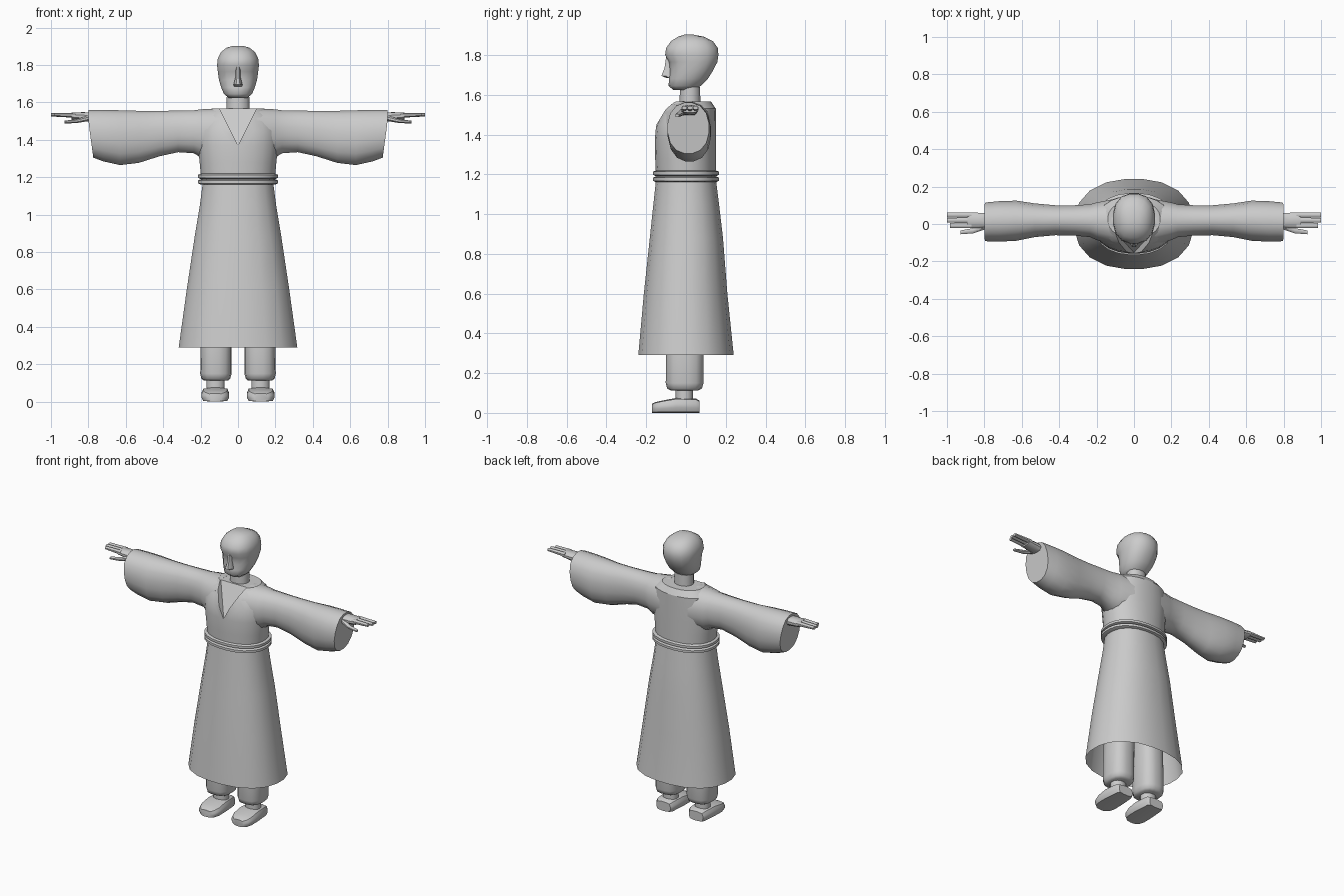
import bpy, bmesh, math

if "Cube" in bpy.data.objects:
    bpy.data.objects.remove(bpy.data.objects["Cube"])

def ring(axis, pos, a0, a1, b0, b1, p=2.3, n=16):
    """Superellipse section; a/b are the limits on the two other axes (in xyz order)."""
    pts = []
    for i in range(n):
        t = 2 * math.pi * (i + 0.5) / n
        c, s = math.cos(t), math.sin(t)
        k = (abs(c) ** p + abs(s) ** p) ** (-1 / p) / math.cos(math.pi / n) ** 0.6
        a = (a0 + a1) / 2 + (a1 - a0) / 2 * max(-1, min(1, c * k))
        b = (b0 + b1) / 2 + (b1 - b0) / 2 * max(-1, min(1, s * k))
        v = [a, b]
        v.insert(axis, pos)
        pts.append(v)
    return pts

def smooth(ob, angle):
    bpy.ops.object.select_all(action='DESELECT')
    ob.select_set(True)
    bpy.context.view_layer.objects.active = ob
    bpy.ops.object.shade_smooth_by_angle(angle=math.radians(angle))

def loft(name, rings, start=True, end=True, side=1, angle=40):
    bm = bmesh.new()
    rows = [[bm.verts.new((x * side, y, z)) for x, y, z in r] for r in rings]
    n = len(rows[0])
    for r0, r1 in zip(rows, rows[1:]):
        for i in range(n):
            j = (i + 1) % n
            bm.faces.new((r0[i], r0[j], r1[j], r1[i]))
    if start:
        bm.faces.new(rows[0][::-1])
    if end:
        bm.faces.new(rows[-1])
    bmesh.ops.recalc_face_normals(bm, faces=bm.faces)
    me = bpy.data.meshes.new(name)
    bm.to_mesh(me)
    bm.free()
    ob = bpy.data.objects.new(name, me)
    bpy.context.collection.objects.link(ob)
    smooth(ob, angle)
    return ob

def upright(name, rows, p=2.3, n=16, **kw):
    """Vertical loft from rows of (z, x0, x1, y0, y1)."""
    return loft(name, [ring(2, r[0], *r[1:], p=p, n=n) for r in rows], **kw)

def body(name, rows, **kw):
    """Symmetric vertical loft from rows of (z, half width, y0, y1)."""
    return upright(name, [(z, -w, w, f, b) for z, w, f, b in rows], **kw)

# Head, nose, neck
body("head", [(1.625, .05, -.065, .04), (1.645, .075, -.088, .075), (1.68, .09, -.085, .11),
              (1.72, .102, -.08, .135), (1.765, .108, -.085, .158), (1.80, .112, -.105, .163),
              (1.835, .108, -.1, .16), (1.87, .09, -.075, .135), (1.892, .062, -.04, .09),
              (1.902, .03, -.01, .04)], p=2.4, n=16, angle=60)
body("nose", [(1.685, .022, -.10, -.05), (1.695, .024, -.124, -.05), (1.735, .014, -.108, -.05),
              (1.79, .014, -.1, -.05)], n=8, angle=50)
body("neck", [(1.50, .062, -.035, .075), (1.64, .06, -.03, .07)], n=12)

# Upper robe with V neckline
torso = body("robe_top", [(1.17, .195, -.15, .15), (1.28, .205, -.155, .15), (1.37, .215, -.157, .15),
                          (1.45, .215, -.15, .15), (1.53, .19, -.108, .15), (1.567, .14, -.075, .125)],
             p=2.2, n=24)
tri = [(0, 1.37, -.153), (.115, 1.6, -.025), (-.115, 1.6, -.025)]
cutter = loft("neckline_cutter", [[(x, -.4, z) for x, z, y in tri], [(x, y, z) for x, z, y in tri]])
cutter.hide_render = True
mod = torso.modifiers.new("neckline", 'BOOLEAN')
mod.operation, mod.object, mod.solver = 'DIFFERENCE', cutter, 'EXACT'
bpy.context.view_layer.objects.active = torso
bpy.ops.object.modifier_apply(modifier=mod.name)
bpy.data.objects.remove(cutter)
smooth(torso, 25)

# Belt of two cords
for k, z in enumerate((1.175, 1.205)):
    body(f"belt_cord_{k + 1}", [(z - .014, .2, -.152, .152), (z - .008, .214, -.165, .165),
                                (z + .008, .214, -.165, .165), (z + .014, .2, -.152, .152)],
         p=2.3, n=24, angle=60)

# Skirt, open at the hem
body("skirt", [(.29, .317, -.24, .24), (.6, .274, -.212, .208), (.88, .232, -.182, .186),
               (1.05, .204, -.164, .166), (1.18, .187, -.15, .15)], p=2.3, n=20,
     start=False, end=False)

# Sleeve stations: x, y0, y1, z0, z1
SLEEVE = [(.10, -.12, .135, 1.30, 1.568), (.20, -.085, .115, 1.305, 1.563), (.235, -.07, .105, 1.328, 1.558),
          (.32, -.062, .1, 1.334, 1.556), (.42, -.06, .1, 1.312, 1.555), (.53, -.07, .11, 1.277, 1.555),
          (.63, -.09, .125, 1.265, 1.558), (.72, -.094, .122, 1.285, 1.56), (.80, -.092, .115, 1.305, 1.56)]

for side, tag in ((1, "left"), (-1, "right")):
    rings = [ring(0, *s, p=2.3, n=16) for s in SLEEVE]
    for v in rings[-1]:                       # slanted cuff
        v[0] -= .027 * max(0, (1.5 - v[2]) / .2)
    loft(f"{tag}_sleeve", rings, side=side, angle=50)

    # Hand: wrist and palm, fingers, thumb
    loft(f"{tag}_palm", [ring(0, *s, p=3, n=10) for s in (
        (.76, -.02, .055, 1.495, 1.545), (.83, -.022, .06, 1.5, 1.548), (.89, -.022, .062, 1.51, 1.545))],
        side=side)
    for k in range(3):
        y = -.022 + k * .028
        tip = 1.0 if k else .985
        loft(f"{tag}_finger_{k + 1}", [ring(0, *s, p=3, n=8) for s in (
            (.87, y, y + .028, 1.518, 1.545), (tip, y + .001, y + .027, 1.525, 1.543))], side=side)
    loft(f"{tag}_thumb", [ring(0, *s, p=3, n=8) for s in (
        (.80, -.03, .005, 1.5, 1.53), (.86, -.05, -.022, 1.49, 1.512),
        (.928, -.055, -.035, 1.487, 1.502))], side=side)

    # Trouser leg, ankle, shoe
    upright(f"{tag}_trouser_leg", [(.112, .055, .18, -.075, .06), (.122, .042, .195, -.095, .08),
                                   (.15, .034, .202, -.102, .088), (.3, .034, .2, -.1, .088),
                                   (.9, .02, .18, -.1, .09)], p=2.8, side=side, angle=60)
    upright(f"{tag}_ankle", [(.05, .072, .168, -.052, .035), (.14, .072, .168, -.052, .035)],
            n=12, side=side)
    # Shoe lofted heel to toe: y, x0, x1, z0, z1
    loft(f"{tag}_shoe", [ring(1, *s, p=4, n=12) for s in (
        (.068, .07, .175, 0, .062), (.05, .056, .186, 0, .072), (-.05, .047, .196, 0, .075),
        (-.12, .047, .196, 0, .062), (-.155, .06, .184, 0, .054), (-.172, .085, .16, 0, .045))],
        side=side, angle=45)
